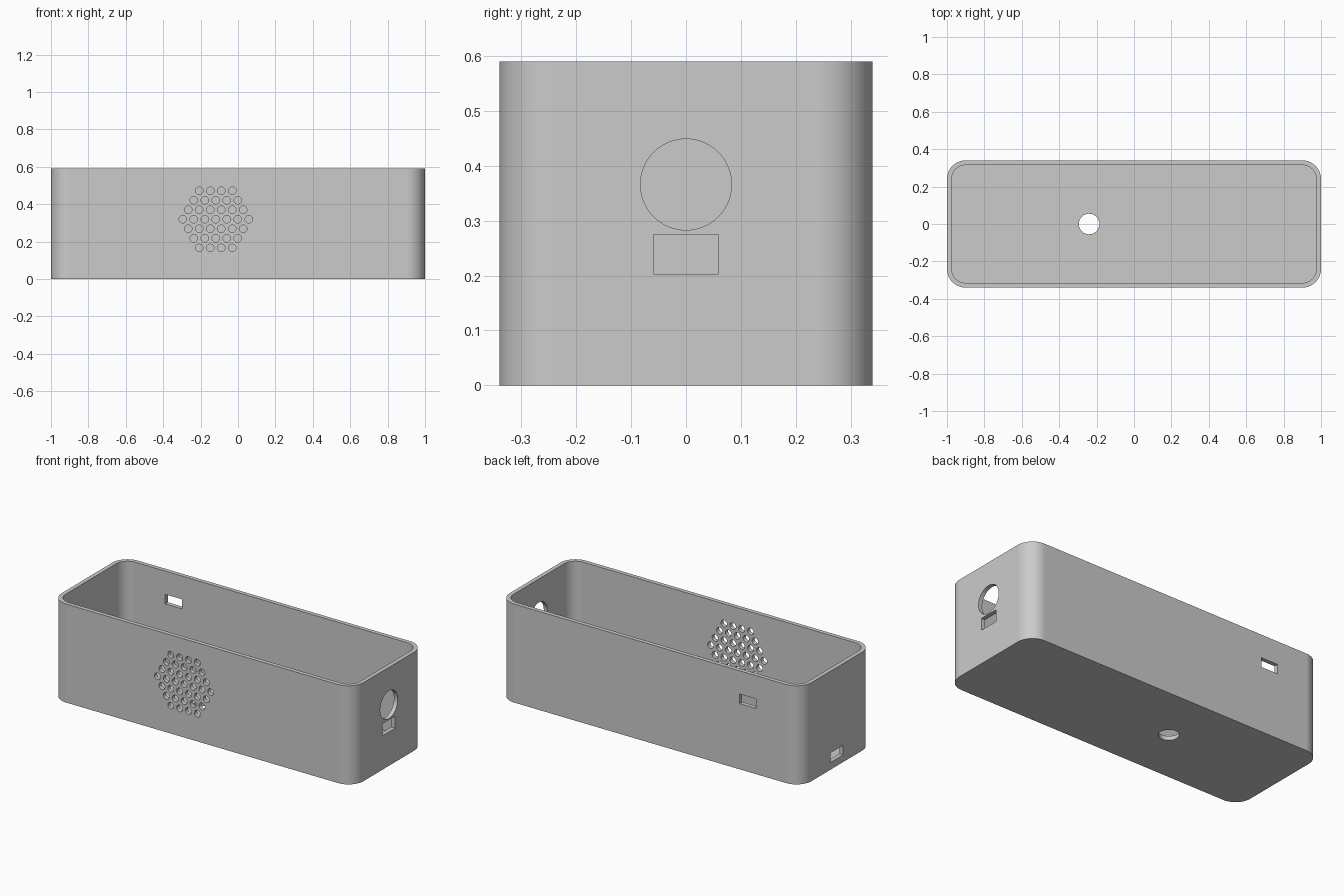
import bpy
import bmesh
from math import pi
from mathutils import Matrix, Vector

old = bpy.data.objects.get("Cube")
if old:
    bpy.data.objects.remove(old, do_unlink=True)

LENGTH, DEPTH, HEIGHT = 2.0, 0.68, 0.59
WALL, RADIUS = 0.025, 0.1

grey = bpy.data.materials.new("light grey plastic")
grey.use_nodes = True
grey.diffuse_color = (0.6, 0.6, 0.6, 1)
grey.node_tree.nodes["Principled BSDF"].inputs["Base Color"].default_value = grey.diffuse_color


def add_box(bm, center, size):
    matrix = Matrix.Translation(center) @ Matrix.Diagonal((*size, 1))
    return bmesh.ops.create_cube(bm, size=1, matrix=matrix)["verts"]


def add_cylinder(bm, center, radius, length, axis, sides=48):
    turn = Vector((0, 0, 1)).rotation_difference(Vector(axis)).to_matrix().to_4x4()
    bmesh.ops.create_cone(bm, cap_ends=True, segments=sides, radius1=radius, radius2=radius,
                          depth=length, matrix=Matrix.Translation(center) @ turn)


def make_object(name, bm):
    mesh = bpy.data.meshes.new(name)
    bm.to_mesh(mesh)
    bm.free()
    mesh.materials.append(grey)
    obj = bpy.data.objects.new(name, mesh)
    bpy.context.collection.objects.link(obj)
    return obj


def rounded_block(name, size, bottom, radius):
    """Box with its four upright edges rounded."""
    bm = bmesh.new()
    add_box(bm, (0, 0, bottom + size[2] / 2), size)
    upright = [e for e in bm.edges
               if abs(e.verts[0].co.z - e.verts[1].co.z) > size[2] / 2]
    bmesh.ops.bevel(bm, geom=upright, offset=radius, segments=14, profile=0.5, affect='EDGES')
    return make_object(name, bm)


# Open-topped case and its cavity
case = rounded_block("case", (LENGTH, DEPTH, HEIGHT), 0, RADIUS)
cavity = rounded_block("cavity_cutter", (LENGTH - 2 * WALL, DEPTH - 2 * WALL, HEIGHT),
                       WALL, RADIUS - WALL)

# Openings through the walls
holes = bmesh.new()
through = 0.15
# Speaker grille: hexagonal grid on the front
for row in range(-3, 4):
    count = 7 - abs(row)
    for i in range(count):
        x = -0.119 + (i - (count - 1) / 2) * 0.0588
        add_cylinder(holes, (x, -DEPTH / 2, 0.319 + row * 0.0509), 0.02, through, (0, 1, 0), 24)
# Round opening and socket on the left end
add_cylinder(holes, (1, 0, 0.366), 0.083, through, (1, 0, 0), 64)
add_box(holes, (1, 0, 0.239), (through, 0.118, 0.072))
# Slots on the right end and the back
add_box(holes, (-1, 0, 0.072), (through, 0.118, 0.057))
add_box(holes, (-0.648, DEPTH / 2, 0.422), (0.11, through, 0.057))
# Round hole in the floor
add_cylinder(holes, (-0.24, 0, 0), 0.055, through, (0, 0, 1))
openings = make_object("openings_cutter", holes)

# Cut, then discard the cutters
bpy.ops.object.select_all(action='DESELECT')
case.select_set(True)
bpy.context.view_layer.objects.active = case
for cutter in (cavity, openings):
    cutter.hide_render = True
    mod = case.modifiers.new("cut", 'BOOLEAN')
    mod.operation = 'DIFFERENCE'
    mod.solver = 'EXACT'
    mod.object = cutter
    bpy.ops.object.modifier_apply(modifier=mod.name)
    bpy.data.objects.remove(cutter, do_unlink=True)

bpy.ops.object.shade_smooth_by_angle(angle=pi / 6)
weighted = case.modifiers.new("even shading", 'WEIGHTED_NORMAL')
weighted.keep_sharp = True
